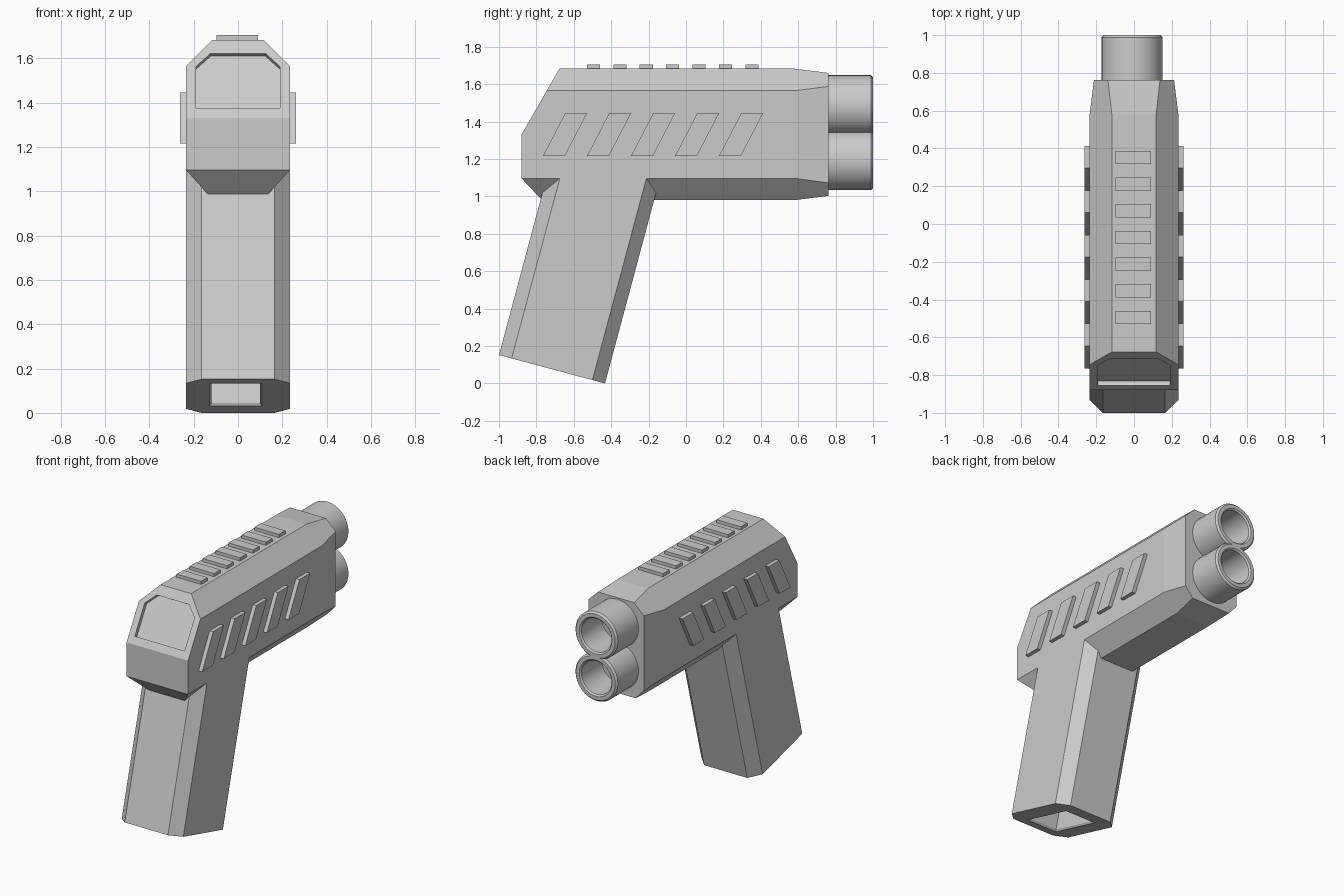
import bpy, bmesh
from math import sin, cos, radians, pi
from mathutils import Vector

if "Cube" in bpy.data.objects:
    bpy.data.objects.remove(bpy.data.objects["Cube"])


def finish(bm, name):
    bmesh.ops.remove_doubles(bm, verts=bm.verts, dist=1e-5)
    bmesh.ops.recalc_face_normals(bm, faces=bm.faces)
    me = bpy.data.meshes.new(name)
    bm.to_mesh(me)
    bm.free()
    ob = bpy.data.objects.new(name, me)
    bpy.context.collection.objects.link(ob)
    return ob


def loft(bm, rings):
    """Skin a list of equal point rings and cap both ends."""
    vs = [[bm.verts.new(p) for p in r] for r in rings]
    n = len(vs[0])
    for a, b in zip(vs, vs[1:]):
        for i in range(n):
            bm.faces.new((a[i], a[(i + 1) % n], b[(i + 1) % n], b[i]))
    bm.faces.new(vs[0])
    bm.faces.new(vs[-1])


def boolean(ob, other, op):
    m = ob.modifiers.new(op.lower(), 'BOOLEAN')
    m.object, m.operation, m.solver = other, op, 'EXACT'
    bpy.context.view_layer.objects.active = ob
    bpy.ops.object.modifier_apply(modifier=m.name)
    bpy.data.objects.remove(other)


# Receiver: chamfered section, tapered muzzle end, rear trimmed by planes
def section(y, w, wt, wb, z0, z1, z2, z3):
    half = [(wb, z0), (w, z1), (w, z2), (wt, z3)]
    return [(x, y, z) for x, z in half] + [(-x, y, z) for x, z in reversed(half)]


bm = bmesh.new()
loft(bm, [section(-1.1, .235, .117, .13, .98, 1.097, 1.565, 1.683),
          section(.58, .235, .117, .13, .98, 1.097, 1.565, 1.683),
          section(.763, .212, .138, .15, 1.003, 1.072, 1.588, 1.66)])
slope_n = Vector((0, -.353, .203)).normalized()
for co, no in [((0, -.88, 1.33), (0, -1, 0)),
               ((0, -.88, 1.33), slope_n),
               ((0, -.88, 1.097), (0, -1, -.95))]:
    bmesh.ops.bisect_plane(bm, geom=bm.verts[:] + bm.edges[:] + bm.faces[:], dist=1e-5,
                           plane_co=co, plane_no=no, clear_outer=True)
    bmesh.ops.holes_fill(bm, edges=[e for e in bm.edges if e.is_boundary], sides=0)
receiver = finish(bm, "receiver")

# Grip: chamfered section raked by 15 degrees
A = radians(15)


def grip_point(x, u, v):
    return (x, -1 + u * cos(A) + v * sin(A), .152 - u * sin(A) + v * cos(A))


def grip_ring(v):
    half = [(.165, 0), (.235, .07), (.235, .517), (.165, .587)]
    pts = half + [(-x, u) for x, u in reversed(half)]
    return [grip_point(x, u, v) for x, u in pts]


bm = bmesh.new()
loft(bm, [grip_ring(0), grip_ring(1.22)])
boolean(receiver, finish(bm, "grip"), 'UNION')

# Magazine well in the grip base
bm = bmesh.new()
loft(bm, [[grip_point(x, u, v) for x, u in
           ((-.128 + i, .075 + i), (.108 - i, .075 + i), (.108 - i, .47 - i), (-.128 + i, .47 - i))]
          for v, i in ((-.02, 0), (.0, 0), (.012, .008), (.4, .008))])
boolean(receiver, finish(bm, "well_cutter"), 'DIFFERENCE')

# Recessed rear display
bm = bmesh.new()
outline = [(-.19, 1.375), (.19, 1.375), (.19, 1.563), (.123, 1.623), (-.123, 1.623), (-.19, 1.563)]
loft(bm, [[Vector((x, -.88 + (z - 1.33) * .203 / .353, z)) + slope_n * d for x, z in outline]
          for d in (.05, -.025)])
boolean(receiver, finish(bm, "display_cutter"), 'DIFFERENCE')
receiver.name = "receiver_and_grip"

# Top rail ribs
for i in range(7):
    y = -.495 + i * .1412
    bm = bmesh.new()
    loft(bm, [[(-.097, y + s * .035, z), (.09, y + s * .035, z)][::s]
              + [(.09, y + s * .035, 1.705), (-.097, y + s * .035, 1.705)][::s]
              if s == 1 else
              [(-.097, y - .035, z), (.09, y - .035, z), (.09, y - .035, 1.705), (-.097, y - .035, 1.705)]
              for s, z in ((-1, 1.67), (1, 1.67))])
    finish(bm, f"rail_rib_{i + 1}")

# Slanted side slats, both sides
for side, label in ((1, "right"), (-1, "left")):
    for i in range(5):
        y = -.765 + i * .2353
        quad = [(y, 1.215), (y + .117, 1.215), (y + .237, 1.447), (y + .12, 1.447)]
        bm = bmesh.new()
        loft(bm, [[(side * x, a, z) for a, z in quad] for x in (.22, .262)])
        finish(bm, f"{label}_slat_{i + 1}")

# Twin hollow barrels, lathed around y
profile = [(0, .74), (.162, .74), (.162, .988), (.15, 1.0), (.125, 1.0), (.115, .99), (.115, .768), (0, .768)]
for z, label in ((1.487, "upper"), (1.195, "lower")):
    bm = bmesh.new()
    vs = [bm.verts.new((-.01 + r, y, z)) for r, y in profile]
    es = [bm.edges.new(p) for p in zip(vs, vs[1:])]
    bmesh.ops.spin(bm, geom=vs + es, cent=(-.01, 0, z), axis=(0, 1, 0), angle=2 * pi, steps=32)
    barrel = finish(bm, f"{label}_barrel")
    bpy.ops.object.select_all(action='DESELECT')
    barrel.select_set(True)
    bpy.context.view_layer.objects.active = barrel
    bpy.ops.object.shade_smooth_by_angle(angle=radians(30))
